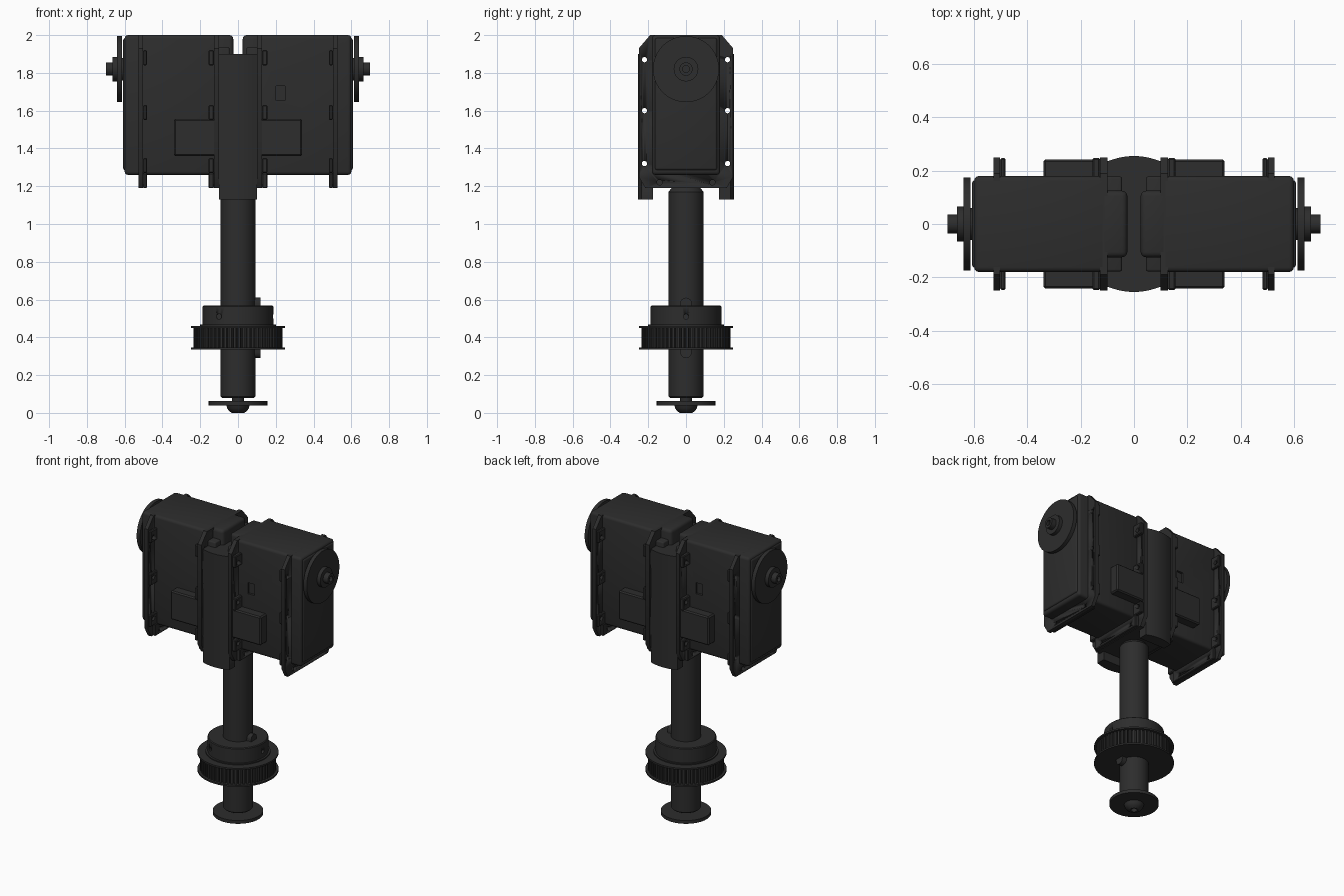
import bpy, bmesh
from math import sin, cos, pi, radians
from mathutils import Matrix

if "Cube" in bpy.data.objects:
    bpy.data.objects.remove(bpy.data.objects["Cube"])

dark = bpy.data.materials.new("dark_plastic")
dark.diffuse_color = (0.026, 0.026, 0.026, 1)
dark.use_nodes = True
dark.node_tree.nodes["Principled BSDF"].inputs["Base Color"].default_value = dark.diffuse_color


def finish(name, bm, smooth=True):
    bmesh.ops.recalc_face_normals(bm, faces=bm.faces)
    me = bpy.data.meshes.new(name)
    bm.to_mesh(me)
    bm.free()
    ob = bpy.data.objects.new(name, me)
    bpy.context.collection.objects.link(ob)
    me.materials.append(dark)
    bpy.ops.object.select_all(action='DESELECT')
    ob.select_set(True)
    bpy.context.view_layer.objects.active = ob
    if smooth:
        bpy.ops.object.shade_smooth_by_angle(angle=radians(32))
    return ob


def box(name, x, y, z, bevel=0.0, seg=3):
    bm = bmesh.new()
    size = [abs(a[1] - a[0]) for a in (x, y, z)]
    mid = [(a[0] + a[1]) / 2 for a in (x, y, z)]
    bmesh.ops.create_cube(bm, size=1, matrix=Matrix.Translation(mid) @ Matrix.Diagonal((*size, 1)))
    if bevel:
        bmesh.ops.bevel(bm, geom=bm.edges[:], offset=bevel, segments=seg, profile=0.5, affect='EDGES')
    return finish(name, bm)


def prism(name, pts, a, b, axis='z'):
    """Extrude a profile: axis z takes (x, y) points, axis x takes (y, z) points."""
    bm = bmesh.new()
    place = (lambda u, v, w: (u, v, w)) if axis == 'z' else (lambda u, v, w: (w, u, v))
    lo = [bm.verts.new(place(u, v, a)) for u, v in pts]
    hi = [bm.verts.new(place(u, v, b)) for u, v in pts]
    bm.faces.new(lo)
    bm.faces.new(hi)
    n = len(pts)
    for i in range(n):
        bm.faces.new((lo[i], lo[(i + 1) % n], hi[(i + 1) % n], hi[i]))
    return finish(name, bm)


def lathe(name, profile, n=48, matrix=Matrix()):
    """Spin (radius, height) points about z, closing both ends on the axis."""
    bm = bmesh.new()
    rings = [[bm.verts.new((r * cos(2 * pi * i / n), r * sin(2 * pi * i / n), z)) for i in range(n)]
             for r, z in profile]
    for p, q in zip(rings, rings[1:]):
        for i in range(n):
            bm.faces.new((p[i], p[(i + 1) % n], q[(i + 1) % n], q[i]))
    bm.faces.new(rings[0])
    bm.faces.new(rings[-1])
    bmesh.ops.transform(bm, matrix=matrix, verts=bm.verts)
    return finish(name, bm)


def cut(ob, cutter):
    m = ob.modifiers.new("cut", 'BOOLEAN')
    m.operation = 'DIFFERENCE'
    m.solver = 'EXACT'
    m.object = cutter
    bpy.context.view_layer.objects.active = ob
    bpy.ops.object.modifier_apply(modifier=m.name)


# screw hole cutter running through all mounting ears
bm = bmesh.new()
for sy in (1, -1):
    for y, z in ((0.22, 1.87), (0.22, 1.6), (0.22, 1.32), (0.14, 1.22)):
        bmesh.ops.create_cone(bm, cap_ends=True, segments=16, radius1=0.014, radius2=0.014, depth=1.6,
                              matrix=Matrix.Translation((0, sy * y, z)) @ Matrix.Rotation(pi / 2, 4, 'Y'))
holes = finish("hole_cutter", bm)
holes.hide_render = True

ear_outline = [(0.19, 2.0), (0.25, 1.93), (0.25, 1.25), (0.215, 1.19)]
ear_outline += [(-y, z) for y, z in reversed(ear_outline)]

# two mirrored motor housings
for s, side in ((1, "right"), (-1, "left")):
    body = box(side + "_housing", (s * 0.1, s * 0.6), (-0.18, 0.18), (1.26, 2.0), 0.018)
    pocket = box("pocket_cutter", (s * 0.2, s * 0.25), (-s * 0.165, -s * 0.3), (1.655, 1.73))
    cut(body, pocket)
    bpy.data.objects.remove(pocket)
    # raised cover on the outer end
    box(side + "_end_cover", (s * 0.58, s * 0.608), (-0.165, 0.165), (1.285, 1.985), 0.012)
    # inner end with stepped shoulders
    box(side + "_inner_end", (s * 0.025, s * 0.13), (-0.125, 0.125), (1.26, 2.0), 0.02)
    box(side + "_inner_shoulder", (s * 0.045, s * 0.13), (-0.178, 0.178), (1.26, 1.935), 0.008)
    # mounting ears with screw bosses
    for part, a, b, c in (("outer", 0.527, 0.502, 0.482), ("inner", 0.1, 0.128, 0.155)):
        ear = prism(f"{side}_{part}_ear", ear_outline, s * a, s * b, 'x')
        cut(ear, holes)
        for sy in (1, -1):
            for z in (1.88, 1.59, 1.31):
                boss = box(f"{side}_{part}_boss", (s * b, s * c), (sy * 0.17, sy * 0.248),
                           (z - 0.04, z + 0.04), 0.005, 1)
                cut(boss, holes)
        foot = box(f"{side}_{part}_foot", (s * b, s * c), (-0.2, 0.2), (1.19, 1.27), 0.004, 1)
        cut(foot, holes)
    # connector blocks front and back
    for sy, face in ((-1, "front"), (1, "back")):
        box(f"{side}_{face}_connector", (s * 0.1, s * 0.34), (sy * 0.17, sy * 0.243), (1.36, 1.555), 0.008, 1)
    # output horn
    lathe(side + "_output_horn",
          [(0.06, 0.59), (0.06, 0.614), (0.175, 0.614), (0.175, 0.64), (0.065, 0.64), (0.065, 0.665),
           (0.035, 0.665), (0.035, 0.70), (0.018, 0.70), (0.018, 0.68)], 64,
          Matrix.Translation((0, 0, 1.82)) @ Matrix.Rotation(s * pi / 2, 4, 'Y'))

# centre bracket: core and two bowed straps
box("bracket_core", (-0.1, 0.1), (-0.18, 0.18), (1.19, 1.9))
for sy, face in ((-1, "front"), (1, "back")):
    arc = [(x / 50, sy * (0.255 - 0.02 * (x / 5) ** 2)) for x in range(-5, 6)]
    strap = prism(face + "_bracket_strap", [(-0.1, sy * 0.175)] + arc + [(0.1, sy * 0.175)], 1.13, 1.9)
    cut(strap, holes)

# main shaft
lathe("shaft", [(0.085, 0.08), (0.092, 0.087), (0.092, 1.17), (0.07, 1.2)], 48)

# key along the shaft
key = [(0.03 * cos(a), 0.58 + 0.03 * sin(a)) for a in [pi * i / 8 for i in range(9)]]
key += [(0.03 * cos(a), 0.32 + 0.03 * sin(a)) for a in [pi + pi * i / 8 for i in range(9)]]
prism("shaft_key", key, 0.07, 0.12, 'x')

# toothed pulley
teeth = 60
rim = []
for i in range(teeth):
    for f, r in ((0.0, 0.235), (0.55, 0.235), (0.65, 0.22), (0.9, 0.22)):
        a = 2 * pi * (i + f) / teeth
        rim.append((r * cos(a), r * sin(a)))
prism("pulley_teeth", rim, 0.34, 0.455)
for z, where in ((0.335, "lower"), (0.45, "upper")):
    lathe(f"pulley_{where}_flange", [(0.235, z), (0.25, z), (0.25, z + 0.011), (0.235, z + 0.011)], 64)
hub = lathe("pulley_hub", [(0.2, 0.45), (0.2, 0.468), (0.187, 0.468), (0.187, 0.563), (0.182, 0.568)], 64)

# set screw holes in the hub
bm = bmesh.new()
for loc, axis in (((-0.1, -0.2, 0.51), 'X'), ((0.22, 0, 0.51), 'Y')):
    bmesh.ops.create_cone(bm, cap_ends=True, segments=16, radius1=0.014, radius2=0.014, depth=0.12,
                          matrix=Matrix.Translation(loc) @ Matrix.Rotation(pi / 2, 4, axis))
screws = finish("set_screw_cutter", bm)
cut(hub, screws)

# end screw: neck, washer and domed head with a socket
lathe("end_neck", [(0.032, 0.05), (0.032, 0.09)], 24)
lathe("end_washer", [(0.155, 0.04), (0.155, 0.062)], 64)
lathe("end_screw_head", [(0.02, 0.025), (0.02, 0.0), (0.032, 0.0), (0.047, 0.01), (0.057, 0.023), (0.062, 0.042)], 32)

for helper in (holes, screws):
    bpy.data.objects.remove(helper)
